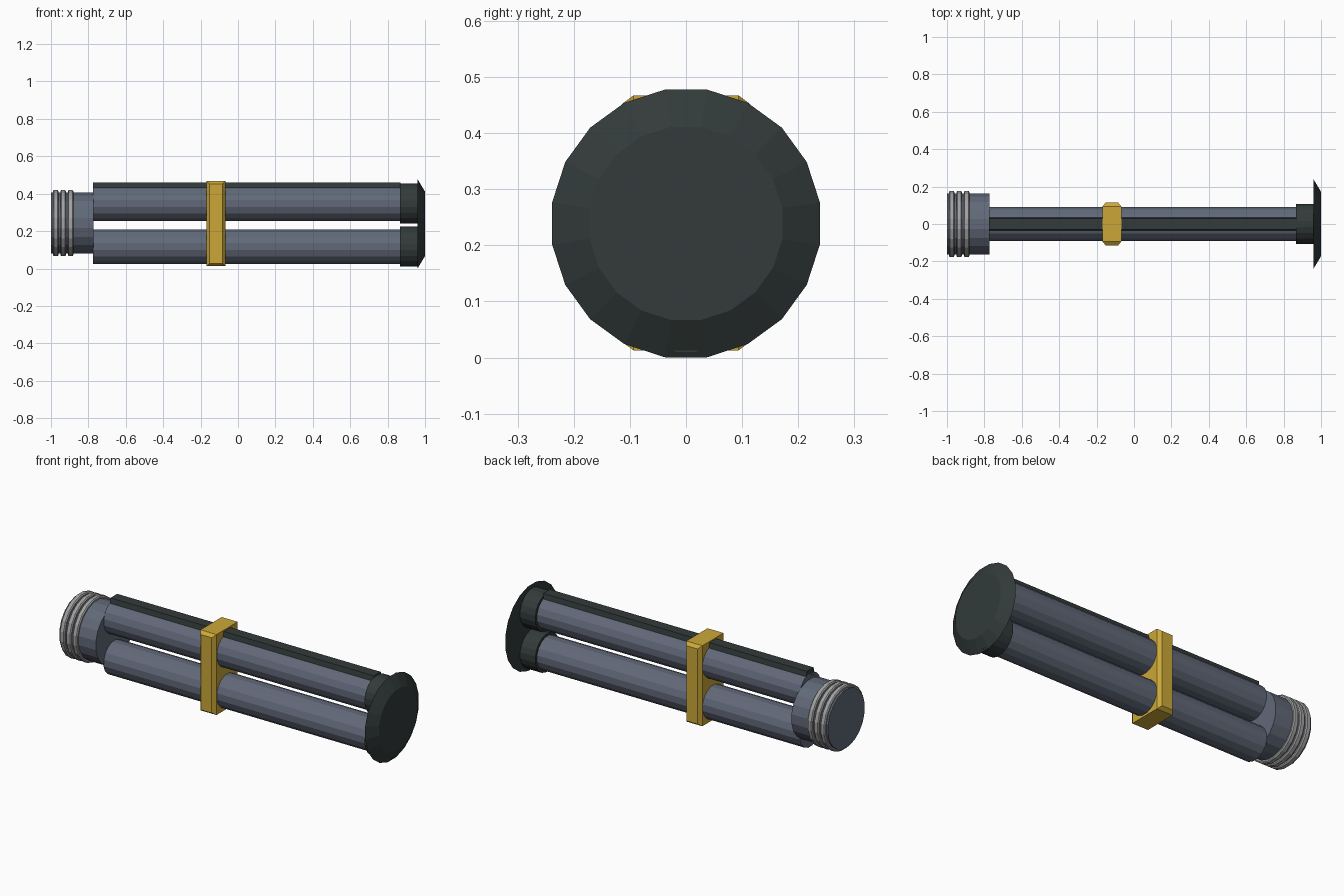
import bpy, bmesh
from math import cos, sin, pi

cube = bpy.data.objects.get("Cube")
if cube:
    bpy.data.objects.remove(cube)


def material(name, rgb):
    m = bpy.data.materials.new(name)
    m.use_nodes = True
    m.diffuse_color = (*rgb, 1)
    m.node_tree.nodes["Principled BSDF"].inputs["Base Color"].default_value = (*rgb, 1)
    return m


steel = material("blue grey steel", (0.12, 0.14, 0.19))
dark = material("dark green grey", (0.032, 0.043, 0.042))
brass = material("brass yellow", (0.60, 0.39, 0.04))
silver = material("light grey metal", (0.36, 0.36, 0.36))


def loft(name, sections, mat):
    """Join rings of points with flat sides and close both ends."""
    bm = bmesh.new()
    rings = [[bm.verts.new(p) for p in s] for s in sections]
    n = len(rings[0])
    for a, b in zip(rings, rings[1:]):
        for i in range(n):
            j = (i + 1) % n
            bm.faces.new((a[i], a[j], b[j], b[i]))
    bm.faces.new(rings[0])
    bm.faces.new(rings[-1])
    bmesh.ops.recalc_face_normals(bm, faces=bm.faces)
    me = bpy.data.meshes.new(name)
    bm.to_mesh(me)
    bm.free()
    me.materials.append(mat)
    ob = bpy.data.objects.new(name, me)
    bpy.context.collection.objects.link(ob)
    return ob


def lathe(name, z, profile, mat, sides=20):
    """Faceted round part along x; profile holds (x, radius to the flats)."""
    step = 2 * pi / sides
    k = 1 / cos(step / 2)
    loft(name, [[(x, r * k * cos((i + 0.5) * step), z + r * k * sin((i + 0.5) * step))
                 for i in range(sides)] for x, r in profile], mat)


MID, UPPER, LOWER = 0.239, 0.347, 0.117

# Twin tubes with their end collars
for side, z in (("upper", UPPER), ("lower", LOWER)):
    lathe(side + "_tube", z, [(-0.775, 0.092), (0.88, 0.092)], steel, 16)
    lathe(side + "_collar", z, [(0.865, 0.107), (0.967, 0.107)], dark)

# Rail on top of the upper tube
loft("top_rail", [[(x, -0.04, 0.41), (x, 0.04, 0.41), (x, 0.03, 0.46), (x, -0.03, 0.46)]
                  for x in (-0.775, 0.87)], dark)

# Butt plate with a sloped rim
lathe("butt_plate", MID, [(0.96, 0.2385), (1.0, 0.172)], dark)

# Front barrel with three raised rings
lathe("front_barrel", 0.243, [(-1.0, 0.163), (-0.772, 0.163)], steel)
for i in range(3):
    x = -0.99 + 0.04 * i
    lathe(f"barrel_ring_{i + 1}", 0.243, [(x, 0.171), (x + 0.005, 0.177),
                                         (x + 0.025, 0.177), (x + 0.03, 0.171)], silver)

# Clamp block with chamfered front and back
loft("clamp_block", [[(-0.118 + sx * hx, y, 0.24 + sz * hz)
                      for sx, sz in ((-1, -1), (1, -1), (1, 1), (-1, 1))]
                     for y, hx, hz in ((-0.114, 0.034, 0.212), (-0.094, 0.05, 0.227),
                                       (0.094, 0.05, 0.227), (0.114, 0.034, 0.212))], brass)
